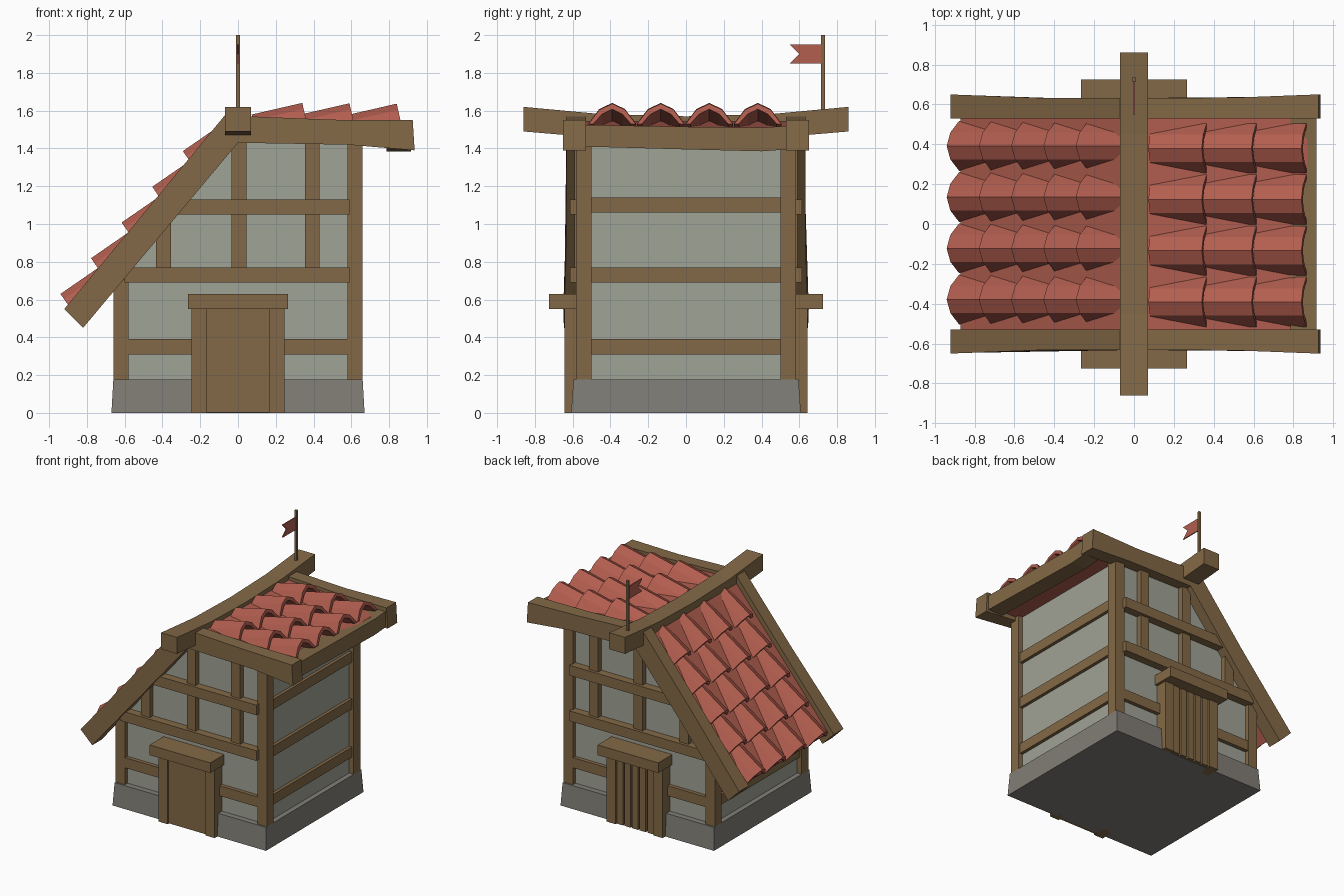
import bpy, bmesh
from mathutils import Vector

if "Cube" in bpy.data.objects:
    bpy.data.objects.remove(bpy.data.objects["Cube"])


def material(name, r, g, b):
    lin = lambda c: ((c / 255 + 0.055) / 1.055) ** 2.4 if c > 10 else c / 255 / 12.92
    m = bpy.data.materials.new(name)
    m.diffuse_color = (lin(r), lin(g), lin(b), 1)
    m.use_nodes = True
    m.node_tree.nodes["Principled BSDF"].inputs["Base Color"].default_value = m.diffuse_color
    return m


WOOD = material("brown wood", 131, 105, 71)
RED = material("red clay", 178, 94, 79)
PLASTER = material("grey plaster", 160, 163, 150)
STONE = material("grey stone", 129, 126, 119)


def finish(name, bm, mat):
    bmesh.ops.recalc_face_normals(bm, faces=bm.faces)
    me = bpy.data.meshes.new(name)
    bm.to_mesh(me)
    bm.free()
    me.materials.append(mat)
    ob = bpy.data.objects.new(name, me)
    bpy.context.collection.objects.link(ob)
    return ob


def prism(name, pts, a, b, mat, axis="y"):
    """Extrude a profile (xz along y, or yz along x) from a to b."""
    bm = bmesh.new()
    place = (lambda p, t: (p[0], t, p[1])) if axis == "y" else (lambda p, t: (t, p[0], p[1]))
    f = bm.faces.new([bm.verts.new(place(p, a)) for p in pts])
    ext = bmesh.ops.extrude_face_region(bm, geom=[f])
    d = Vector((0, b - a, 0)) if axis == "y" else Vector((b - a, 0, 0))
    bmesh.ops.translate(bm, vec=d, verts=[v for v in ext["geom"] if isinstance(v, bmesh.types.BMVert)])
    return finish(name, bm, mat)


def box(name, x0, x1, y0, y1, z0, z1, mat=WOOD):
    return prism(name, [(x0, z0), (x1, z0), (x1, z1), (x0, z1)], y0, y1, mat)


# Stone base, slightly tapered
base = box("stone_base", -0.67, 0.67, -0.608, 0.608, 0, 0.178, STONE)
for v in base.data.vertices:
    if v.co.z > 0.1:
        v.co.x *= 0.985
        v.co.y *= 0.98

# Plaster walls
prism("walls", [(-0.62, 0.1), (0.62, 0.1), (0.62, 1.48), (0.0, 1.5), (-0.62, 0.77)], -0.55, 0.55, PLASTER)

# Timber frame, front and back
for s, side in ((-1, "front"), (1, "back")):
    def beam(name, x0, x1, d0, d1, z0, z1):
        return box(f"{side}_{name}", x0, x1, *sorted((s * d0, s * d1)), z0, z1)

    beam("left_post", -0.66, -0.58, 0.5, 0.583, 0.17, 0.71)
    beam("right_post", 0.58, 0.66, 0.5, 0.583, 0.17, 1.47)
    for i, (x0, z0) in enumerate(((-0.58, 0.31), (-0.6, 0.69), (-0.38, 1.05))):
        beam(f"rail_{i}", x0, 0.59, 0.53, 0.613 if i else 0.58, z0, z0 + 0.08)
    for i, (x, z1) in enumerate(((-0.395, 1.06), (0.005, 1.47), (0.393, 1.47))):
        beam(f"stud_{i}", x - 0.039, x + 0.039, 0.53, 0.59, 0.75, z1)

    # Door: jambs, lintel and planks
    for x in (-0.205, 0.205):
        beam("door_jamb", x - 0.04, x + 0.04, 0.53, 0.642, 0, 0.56)
    beam("door_lintel", -0.265, 0.265, 0.53, 0.724, 0.55, 0.63)
    if s < 0:
        beam("door_panel", -0.17, 0.17, 0.53, 0.63, 0.003, 0.56)
    else:
        beam("door_backing", -0.17, 0.17, 0.53, 0.612, 0.003, 0.56)
        for i in range(5):
            x = -0.132 + i * 0.066
            beam(f"door_plank_{i}", x - 0.026, x + 0.026, 0.6, 0.634, 0.003, 0.56)

    # Verge boards along both slopes, flaring outwards at the ends
    left = [(-0.92, 0.55), (-0.82, 0.45), (-0.41, 0.94), (0, 1.43), (0, 1.575), (-0.07, 1.575), (-0.47, 1.092)]
    right = [(0, 1.43), (0.58, 1.42), (0.935, 1.39), (0.925, 1.55), (0.5, 1.552), (0, 1.572)]
    for name, pts in (("left_verge", left), ("right_verge", right)):
        ob = prism(f"{side}_{name}", pts, s * 0.53, s * 0.632, WOOD)
        for v in ob.data.vertices:
            if abs(v.co.y) > 0.6:
                v.co.y += s * 0.018 * max(0, (abs(v.co.x) - 0.45) / 0.47)

# Side wall rails
for z in (0.31, 0.69, 1.06):
    box("right_rail", 0.58, 0.645, -0.5, 0.5, z, z + 0.08)
box("left_rail", -0.645, -0.58, -0.5, 0.5, 0.31, 0.39)

# Sagging ridge beam and eave beam
prism("ridge_beam", [(-0.86, 1.49), (-0.45, 1.455), (0, 1.445), (0.45, 1.455), (0.86, 1.49),
                     (0.86, 1.62), (0.45, 1.582), (0, 1.57), (-0.45, 1.582), (-0.86, 1.62)],
      -0.07, 0.07, WOOD, "x")
prism("eave_beam", [(-0.54, 1.41), (0, 1.395), (0.4, 1.385), (0.54, 1.395),
                    (0.54, 1.52), (0.4, 1.51), (0, 1.515), (-0.54, 1.525)], 0.785, 0.915, WOOD, "x")

# Roof slabs
prism("left_roof_slab", [(-0.87, 0.55), (-0.82, 0.505), (0, 1.48), (0, 1.56), (-0.04, 1.55)], -0.535, 0.535, RED)
prism("right_roof_slab", [(0, 1.46), (0.8, 1.44), (0.87, 1.5), (0.87, 1.512), (0, 1.545)], -0.535, 0.535, RED)

# Arched tiles: outer and inner arch swept from the tip towards the ridge
OUTER = [(-0.125, -0.11), (-0.068, -0.033), (0, 0), (0.068, -0.033), (0.125, -0.11)]
INNER = [(0.1, -0.11), (0.054, -0.057), (0, -0.03), (-0.054, -0.057), (-0.1, -0.11)]


def tiles(name, tips, axis, y_top):
    a = Vector((axis[0], 0, axis[1])).normalized()
    up = Vector((-a.z, 0, a.x))
    if up.z < 0:
        up = -up
    bm = bmesh.new()
    for x, z in tips:
        for c in range(4):
            tip = Vector((x, y_top - 0.257 * c, z))
            rings = [[bm.verts.new(tip + a * t + up * h + Vector((0, w, 0))) for w, h in OUTER + INNER]
                     for t in (0, 0.275)]
            for i in range(10):
                j = (i + 1) % 10
                bm.faces.new((rings[0][i], rings[0][j], rings[1][j], rings[1][i]))
            for r in rings:
                for i in range(4):
                    bm.faces.new((r[i], r[i + 1], r[8 - i], r[9 - i]))
    finish(name, bm, RED)


tiles("left_roof_tiles", [(-0.94 + 0.162 * k, 0.63 + 0.189 * k) for k in range(5)], (0.823, 0.568), 0.392)
tiles("right_roof_tiles", [(0.34 + 0.25 * k, 1.641 - 0.002 * k) for k in range(3)], (-1, -0.23), 0.38)

# Flag and pole at the back of the ridge
box("flag_pole", -0.01, 0.01, 0.716, 0.736, 1.55, 2.0)
prism("flag", [(0.72, 1.85), (0.55, 1.85), (0.6, 1.9), (0.55, 1.95), (0.72, 1.95)], -0.004, 0.004, RED, "x")
